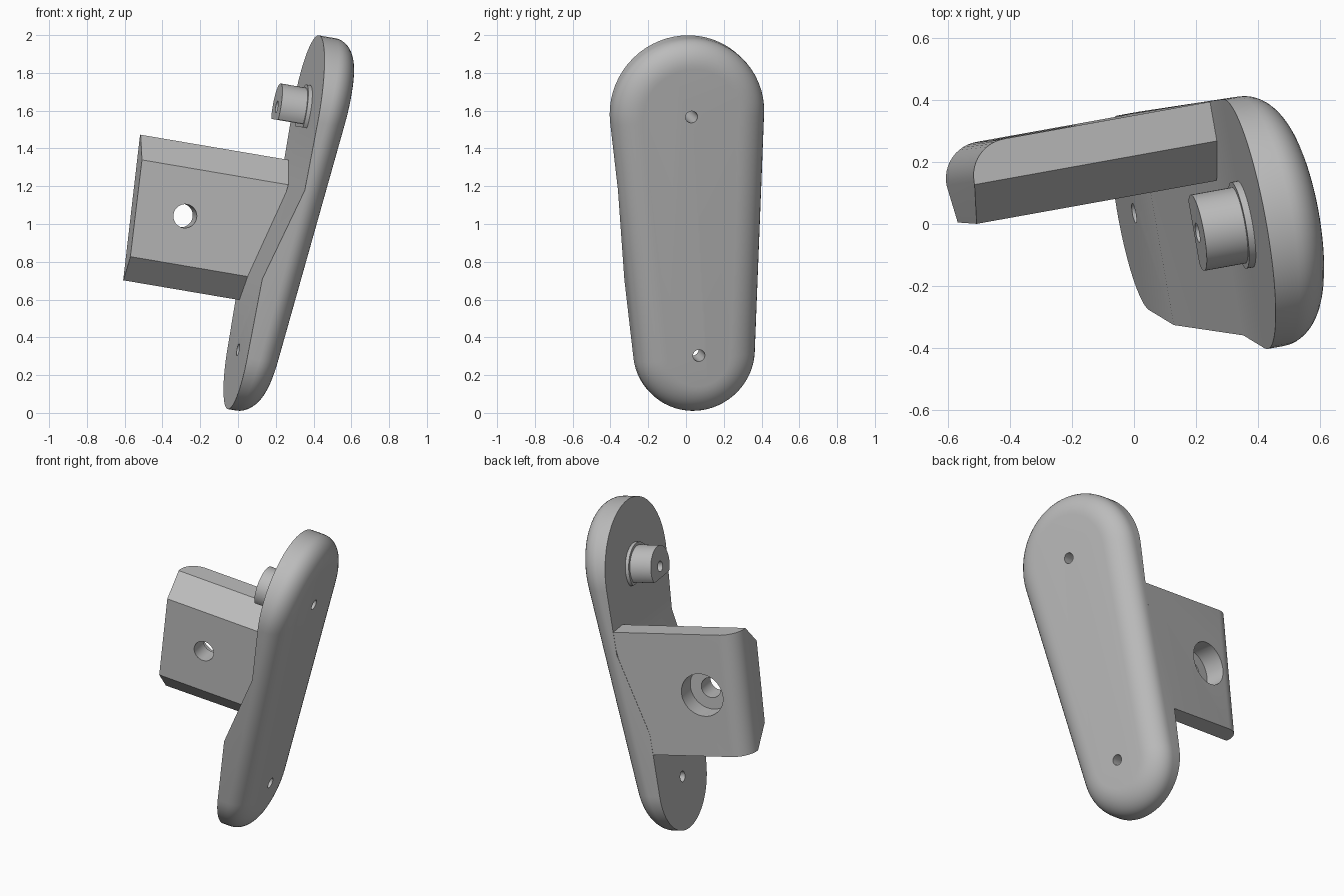
import bpy, bmesh, math
from mathutils import Vector

if "Cube" in bpy.data.objects:
    bpy.data.objects.remove(bpy.data.objects["Cube"])

# Local frame: u runs up the paddle, w across it, n out through it
ORIGIN = Vector((0, 0.035, 0.335))
N = Vector((1, 0.18, -0.17)).normalized()
U = Vector((0.17, 0, 1)).normalized()
W = U.cross(N)

grey = bpy.data.materials.new("plain grey")
grey.use_nodes = True
grey.diffuse_color = (0.5, 0.5, 0.5, 1)
grey.node_tree.nodes["Principled BSDF"].inputs["Base Color"].default_value = grey.diffuse_color


def loft(name, rings, bevel=None):
    """Closed solid through rings of (u, w, n) points."""
    bm = bmesh.new()
    rows = [[bm.verts.new(ORIGIN + U * u + W * w + N * n) for u, w, n in r] for r in rings]
    for a, b in zip(rows, rows[1:]):
        for i in range(len(a)):
            j = (i + 1) % len(a)
            bm.faces.new((a[i], a[j], b[j], b[i]))
    bm.faces.new(rows[0][::-1])
    bm.faces.new(rows[-1])
    bmesh.ops.recalc_face_normals(bm, faces=bm.faces)
    if bevel:
        pairs, size = bevel
        edges = [bm.edges.get((rows[r][a], rows[r][b])) for r, a, b in pairs]
        bmesh.ops.bevel(bm, geom=edges, offset=size, segments=1, affect='EDGES')
    mesh = bpy.data.meshes.new(name)
    bm.to_mesh(mesh)
    bm.free()
    mesh.materials.append(grey)
    obj = bpy.data.objects.new(name, mesh)
    bpy.context.collection.objects.link(obj)
    return obj


def activate(obj):
    bpy.ops.object.select_all(action='DESELECT')
    obj.select_set(True)
    bpy.context.view_layer.objects.active = obj


def cut(obj, cutter):
    mod = obj.modifiers.new("cut", 'BOOLEAN')
    mod.operation, mod.solver, mod.object = 'DIFFERENCE', 'EXACT', cutter
    activate(obj)
    bpy.ops.object.modifier_apply(modifier=mod.name)
    bpy.data.objects.remove(cutter)


def rod(name, u, w, r, n0, n1, flat=-9):
    """Cylinder along n, optionally with a flat on its underside."""
    def ring(n):
        angles = [math.tau * i / 48 for i in range(48)]
        return [(u + max(flat, r * math.cos(t)), w + r * math.sin(t), n) for t in angles]
    return loft(name, [ring(n0), ring(n1)])


def cross_rod(u, n, r, w0, w1):
    """Cylinder along w."""
    angles = [math.tau * i / 48 for i in range(48)]
    return loft("bore", [[(u + r * math.cos(t), w, n + r * math.sin(t)) for t in angles]
                         for w in (w0, w1)])


# Paddle: two circles joined by tangents, rounded over on the outer side
TOP_U, TOP_W, TOP_R, LOW_R, STEP = 1.302, -0.06, 0.41, 0.32, 0.135
dist = math.hypot(TOP_U, TOP_W)
lean = math.atan2(TOP_W, TOP_U)
tangent = math.acos((LOW_R - TOP_R) / dist)


def outline(inset, drop=None):
    pts = []
    k = 32
    for i in range(k + 1):
        t = lean - tangent + 2 * tangent * i / k
        pts.append((TOP_U + (TOP_R - inset) * math.cos(t), TOP_W + (TOP_R - inset) * math.sin(t)))
    for i in range(k + 1):
        t = lean + tangent + (math.tau - 2 * tangent) * i / k
        pts.append(((LOW_R - inset) * math.cos(t), (LOW_R - inset) * math.sin(t)))
    return [(u, w, -0.4 if drop is None else 0.192 + 0.088 * u - drop) for u, w in pts]


rings = [outline(0)]
for i in range(11):
    a = math.pi / 2 * i / 10
    rings.append(outline(0.15 * (1 - math.cos(a)), 0.12 * (1 - math.sin(a))))
paddle = loft("paddle", rings)

# Stepped inner face with a ramp
step = [(-1, -1), (-1, 0), (0.39, 0), (0.89, STEP), (2.5, STEP), (2.5, -1)]
cut(paddle, loft("step_cutter", [[(u, w, n) for u, n in step] for w in (-1, 1)]))
for u, w in ((0, 0), (TOP_U, TOP_W)):
    cut(paddle, rod("screw_hole", u, w, 0.032, -1, 1))

# Peg with a thin collar, flattened underneath
for name, r, n0, flat in (("peg", 0.125, -0.024, -0.068), ("peg_collar", 0.142, STEP - 0.022, -0.085)):
    part = rod(name, TOP_U, TOP_W, r, n0, STEP + 0.01, flat)
    cut(part, rod("peg_hole", TOP_U, TOP_W, 0.032, -1, 1))

# Side bracket: rounded outer back corner, chamfered front edges
def bracket_ring(u):
    end = -0.62 - 0.05 * u
    root = 0.02 + 0.125 * u
    back = 0.319 + 0.022 * u
    r = 0.12
    pts = [(u, 0.083, root), (u, 0.083, end)]
    for i in range(13):
        a = math.pi / 2 * i / 12
        pts.append((u, back - r + r * math.sin(a), end + r - r * math.cos(a)))
    return pts + [(u, back, root)]


bracket = loft("bracket", [bracket_ring(0.26), bracket_ring(1.035)],
               ([(0, 0, 1), (1, 0, 1)], 0.13))
cut(bracket, cross_rod(0.65, -0.386, 0.063, -1, 1))
cut(bracket, cross_rod(0.65, -0.386, 0.135, 0.21, 1))

for obj in bpy.context.collection.objects:
    if obj.type == 'MESH' and obj.data.materials and obj.data.materials[0] == grey:
        activate(obj)
        bpy.ops.object.shade_smooth_by_angle(angle=math.radians(25))
